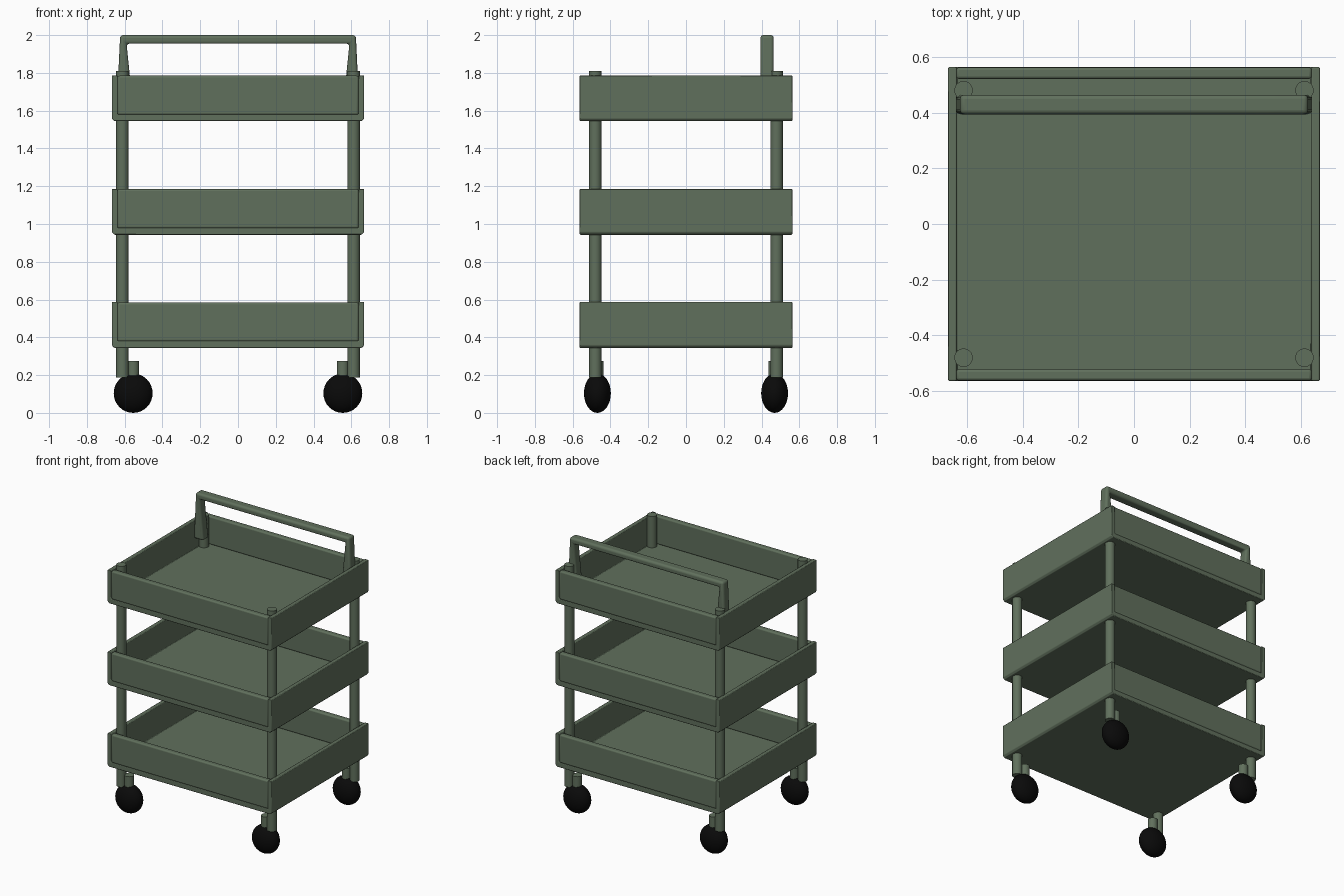
import bpy
import bmesh
import math
from mathutils import Matrix

cube = bpy.data.objects.get("Cube")
if cube:
    bpy.data.objects.remove(cube, do_unlink=True)


def material(name, rgb, roughness):
    m = bpy.data.materials.new(name)
    m.use_nodes = True
    m.diffuse_color = (*rgb, 1)
    bsdf = m.node_tree.nodes["Principled BSDF"]
    bsdf.inputs["Base Color"].default_value = (*rgb, 1)
    bsdf.inputs["Roughness"].default_value = roughness
    return m


GREEN = material("sage green", (0.118, 0.162, 0.108), 0.5)
BLACK = material("black rubber", (0.003, 0.003, 0.003), 0.6)


def finish(name, bm, mat, bevel=0.0, segments=3):
    """Turn a bmesh into a smooth-shaded object, with optional rounded edges."""
    bmesh.ops.recalc_face_normals(bm, faces=bm.faces)
    me = bpy.data.meshes.new(name)
    bm.to_mesh(me)
    bm.free()
    me.materials.append(mat)
    ob = bpy.data.objects.new(name, me)
    bpy.context.collection.objects.link(ob)
    if bevel:
        mod = ob.modifiers.new("rounded edges", 'BEVEL')
        mod.width = bevel
        mod.segments = segments
        mod.limit_method = 'ANGLE'
    bpy.ops.object.select_all(action='DESELECT')
    ob.select_set(True)
    bpy.context.view_layer.objects.active = ob
    bpy.ops.object.shade_smooth_by_angle(angle=math.radians(35))
    return ob


def extrude_profile(name, half_profile, y0, y1, bevel, segments=3):
    """Mirror an xz half outline across x = 0 and extrude it along y."""
    pts = half_profile + [(-x, z) for x, z in reversed(half_profile)]
    bm = bmesh.new()
    face = bm.faces.new([bm.verts.new((x, y0, z)) for x, z in pts])
    ext = bmesh.ops.extrude_face_region(bm, geom=[face])
    verts = [v for v in ext["geom"] if isinstance(v, bmesh.types.BMVert)]
    bmesh.ops.translate(bm, verts=verts, vec=(0, y1 - y0, 0))
    return finish(name, bm, GREEN, bevel, segments)


def cylinder(name, x, y, z0, z1, r):
    bm = bmesh.new()
    bmesh.ops.create_cone(bm, cap_ends=True, segments=32, radius1=r, radius2=r,
                          depth=z1 - z0,
                          matrix=Matrix.Translation((x, y, (z0 + z1) / 2)))
    return finish(name, bm, GREEN)


# Three trays: a U-shaped sheet for floor and sides, closed by two end panels
W, D, H, T = 0.667, 0.563, 0.243, 0.03
for label, z in (("bottom", 0.344), ("middle", 0.943), ("top", 1.544)):
    floor = z + 0.036
    shell = [(W - 0.012, z), (W, z + 0.013), (W, z + H),
             (W - T, z + H), (W - T, floor)]
    extrude_profile(label + "_tray_shell", shell, -D, D, 0.004, 2)
    panel = [(W - T + 0.001, floor - 0.002), (W - T + 0.001, z + H - 0.002)]
    for side, s in (("front", -1), ("back", 1)):
        ys = sorted((s * (D - 0.042), s * (D - 0.001)))
        extrude_profile(f"{label}_tray_{side}_panel", panel, *ys, 0.010)

# Corner posts, caster stems and wheels
for xs, xname in ((-1, "right"), (1, "left")):
    for ys, yname in ((-1, "front"), (1, "back")):
        tag = f"{yname}_{xname}"
        cylinder(tag + "_post", xs * 0.612, ys * 0.48, 0.188, 1.81, 0.033)
        cylinder(tag + "_caster_stem", xs * 0.555, ys * 0.468, 0.12, 0.276, 0.032)
        bm = bmesh.new()
        bmesh.ops.create_uvsphere(
            bm, u_segments=32, v_segments=16, radius=1,
            matrix=Matrix.Translation((xs * 0.555, ys * 0.469, 0.104))
            @ Matrix.Diagonal((0.103, 0.071, 0.104, 1)))
        finish(tag + "_wheel", bm, BLACK)

# Push handle: tapered legs joined by a flat rounded bar
handle = [(0.640, 1.66), (0.624, 2.0)]
inner = [(0.590, 1.955), (0.560, 1.66)]
pts = [inner[0], inner[1]] + handle
extrude_profile("push_handle", pts, 0.394, 0.464, 0.016, 4)
